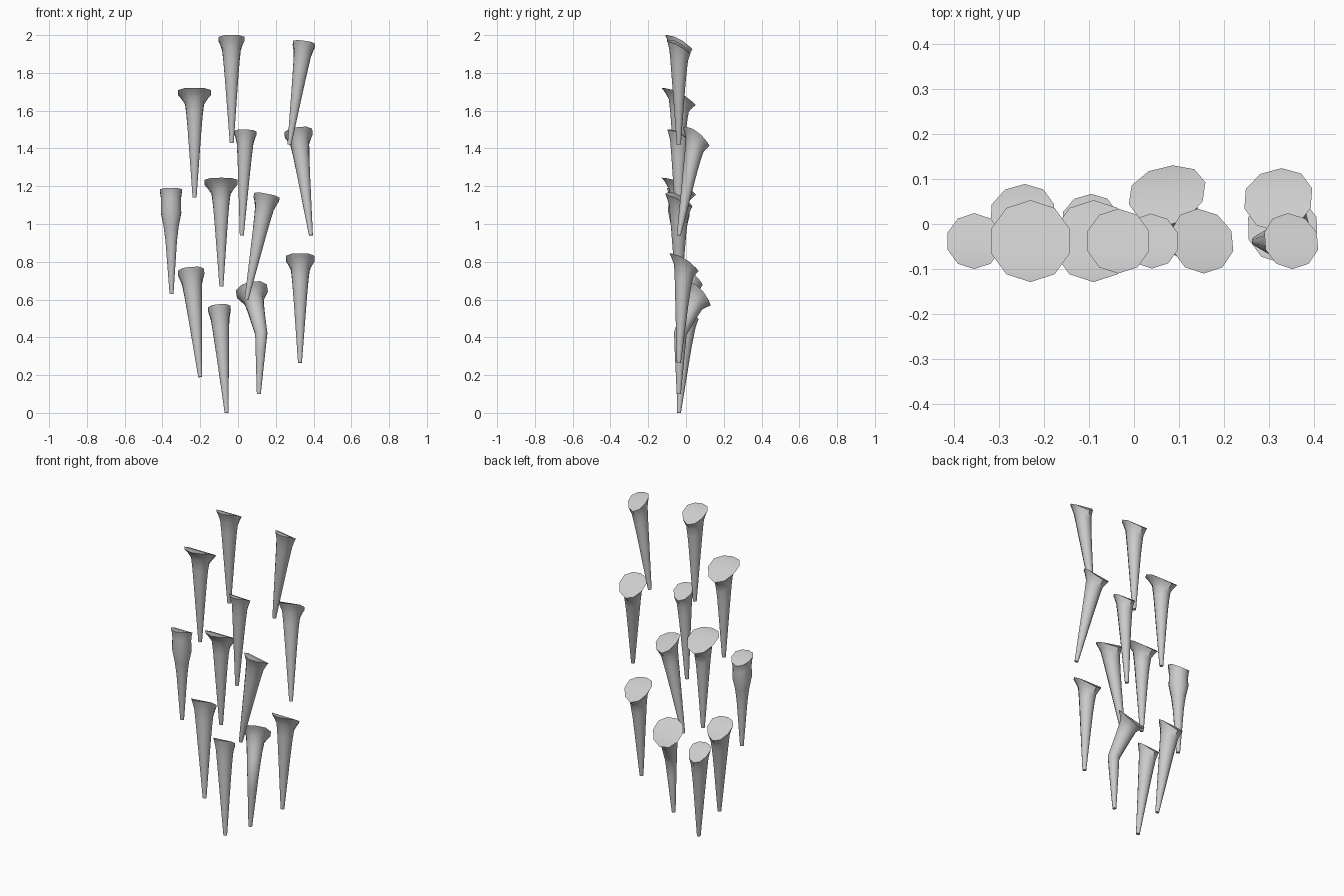
import bpy, bmesh
from math import sin, cos, pi
from mathutils import Vector

cube = bpy.data.objects.get("Cube")
if cube:
    bpy.data.objects.remove(cube, do_unlink=True)

grey = bpy.data.materials.new("plain_grey")
grey.use_nodes = True
colour = (0.6, 0.6, 0.6, 1)
grey.diffuse_color = colour
grey.node_tree.nodes["Principled BSDF"].inputs["Base Color"].default_value = colour

SIDES = 10
STEPS = (0, 0.035, 0.1, 0.22, 0.36, 0.5, 0.64, 0.82, 1)   # fractions from rim to tip
TIP_RADIUS = 0.011


def spike(name, top, tip, rim, neck, drop, mid=None, swell=0):
    """Tapered spike with a flared rim whose filled end curves down to the back."""
    top, tip = Vector(top), Vector(tip)
    mid = Vector(mid) if mid else (top + tip) / 2
    upper, lower = (top - mid).normalized(), (mid - tip).normalized()
    bm = bmesh.new()
    rings = []
    for s in STEPS:
        if s <= 0.5:
            centre = top.lerp(mid, s * 2)
        else:
            centre = mid.lerp(tip, s * 2 - 1)
        axis = upper if s < 0.5 else lower if s > 0.5 else (upper + lower).normalized()
        turn = Vector((0, 0, 1)).rotation_difference(axis)
        radius = neck + (TIP_RADIUS - neck) * s
        radius += (rim - neck) * max(0, 1 - s / 0.12) ** 1.5
        radius += swell * max(0, 1 - abs(s - 0.22) / 0.2)
        sag = drop * max(0, 1 - s / 0.4)
        ring = []
        for i in range(SIDES):
            a = 2 * pi * i / SIDES
            fall = sag * ((cos(a) + 1) / 2) ** 2
            ring.append(bm.verts.new(centre + turn @ Vector((radius * sin(a), radius * cos(a), -fall))))
        rings.append(ring)
    # side walls
    for a, b in zip(rings, rings[1:]):
        for i in range(SIDES):
            j = (i + 1) % SIDES
            bm.faces.new((a[i], a[j], b[j], b[i]))
    # curved end made of strips from back to front, and flat tip
    r = rings[0]
    for i in range(SIDES // 2):
        strip = (r[i], r[-i], r[-i - 1], r[i + 1])
        bm.faces.new(list(dict.fromkeys(strip)))
    bm.faces.new(rings[-1])
    bmesh.ops.recalc_face_normals(bm, faces=bm.faces)
    mesh = bpy.data.meshes.new(name)
    bm.to_mesh(mesh)
    bm.free()
    mesh.materials.append(grey)
    obj = bpy.data.objects.new(name, mesh)
    bpy.context.collection.objects.link(obj)
    bpy.ops.object.select_all(action="DESELECT")
    obj.select_set(True)
    bpy.context.view_layer.objects.active = obj
    bpy.ops.object.shade_smooth_by_angle(angle=0.75)


Y = -0.038
# top row
spike("spike_top_centre", (-0.035, Y, 2.0), (-0.033, Y, 1.43), 0.072, 0.055, 0.075)
spike("spike_top_left", (0.352, Y, 1.97), (0.272, Y, 1.42), 0.062, 0.052, 0.07)
spike("spike_top_right", (-0.23, Y, 1.72), (-0.23, Y, 1.14), 0.091, 0.055, 0.09)
# middle rows
spike("spike_upper_centre", (0.04, Y, 1.5), (0.02, Y, 0.94), 0.061, 0.049, 0.065)
spike("spike_upper_left", (0.318, 0.06, 1.5), (0.386, Y, 0.94), 0.078, 0.055, 0.075)
spike("spike_middle_right", (-0.355, Y, 1.19), (-0.352, Y, 0.63), 0.062, 0.053, 0.05, swell=0.013)
spike("spike_middle_centre", (-0.09, Y, 1.245), (-0.088, Y, 0.67), 0.091, 0.055, 0.09)
spike("spike_middle_left", (0.155, Y, 1.16), (0.045, Y, 0.6), 0.072, 0.056, 0.07)
# bottom rows
spike("spike_lower_right", (-0.25, 0.025, 0.765), (-0.2, Y, 0.19), 0.073, 0.06, 0.08)
spike("spike_lower_left", (0.33, -0.008, 0.84), (0.328, Y, 0.265), 0.08, 0.055, 0.085)
spike("spike_bottom_centre", (-0.1, 0.01, 0.57), (-0.06, Y, 0.0), 0.063, 0.055, 0.07)
spike("spike_bent", (0.07, 0.075, 0.66), (0.11, Y, 0.10), 0.088, 0.057, 0.065,
      mid=(0.123, -0.03, 0.42))
